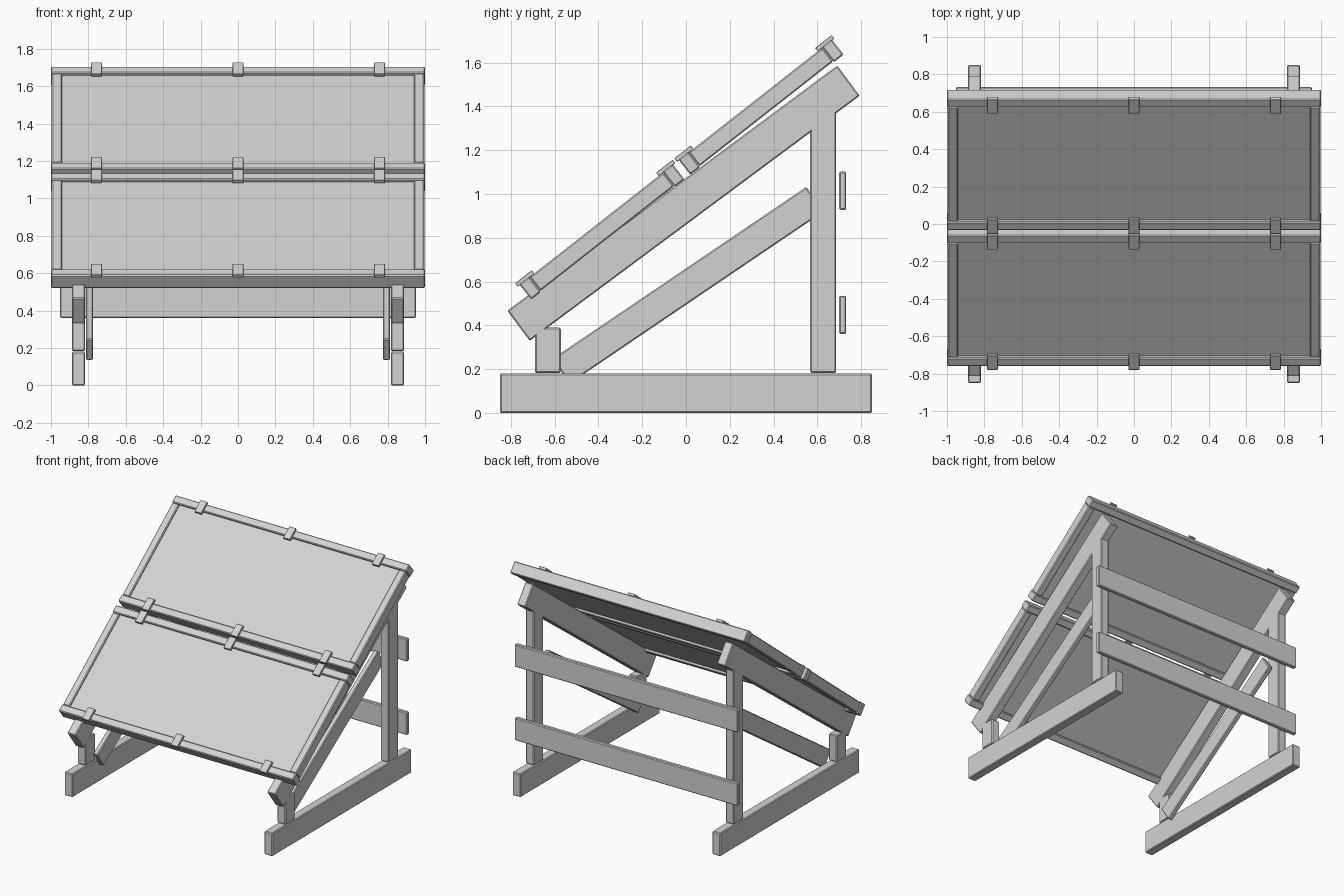
import bpy, math
from mathutils import Matrix, Vector

if "Cube" in bpy.data.objects:
    bpy.data.objects.remove(bpy.data.objects["Cube"])

grey = bpy.data.materials.new("plain grey")
grey.diffuse_color = (0.65, 0.65, 0.65, 1)
grey.use_nodes = True
grey.node_tree.nodes["Principled BSDF"].inputs["Base Color"].default_value = grey.diffuse_color


def box(name, lo, hi, frame=None, bevel=0.006):
    """Bevelled box between two corners, optionally inside a tilted frame."""
    lo, hi = Vector(lo), Vector(hi)
    size, mid = hi - lo, (lo + hi) / 2
    bpy.ops.mesh.primitive_cube_add(size=1)
    ob = bpy.context.object
    ob.name = name
    ob.data.transform(Matrix.Translation(mid) @ Matrix.Diagonal((*size, 1)))
    ob.data.transform(frame or Matrix.Identity(4))
    ob.data.materials.append(grey)
    mod = ob.modifiers.new("edge", 'BEVEL')
    mod.width = bevel
    mod.segments = 1
    return ob


def tilted(y, z, degrees):
    return Matrix.Translation((0, y, z)) @ Matrix.Rotation(math.radians(degrees), 4, 'X')


def sides(name, x0, x1, a, b, frame=None):
    """Matching left and right timbers; a and b are (y, z) corners."""
    for label, s in (("left", -1), ("right", 1)):
        xs = sorted((s * x0, s * x1))
        box(f"{label}_{name}", (xs[0], *a), (xs[1], *b), frame)


# Side frames of the stand
sides("base_rail", 0.818, 0.888, (-0.85, 0.0), (0.85, 0.18))
sides("front_post", 0.818, 0.888, (-0.69, 0.183), (-0.572, 0.39))
sides("rear_post", 0.818, 0.888, (0.567, 0.183), (0.686, 1.40))
sides("rafter", 0.818, 0.888, (-0.939, -0.086), (0.939, 0.086), tilted(-0.0115, 0.958, 36.6))
sides("brace", 0.775, 0.813, (-0.70, -0.069), (0.70, 0.069), tilted(0.009, 0.583, 34.1))

# Boards across the back
for name, z in (("lower_back_board", 0.361), ("upper_back_board", 0.928)):
    box(name, (-0.952, 0.70, z), (0.952, 0.732, z + 0.174))

# Two framed panels lying on the rafters; local y runs up the slope
LENGTH, THICK, RAIL = 0.89, 0.089, 0.057
for name, y, z in (("lower", -0.762, 0.588), ("upper", -0.035, 1.158)):
    f = tilted(y, z, 38.1)
    box(f"{name}_panel_bottom_rail", (-1, 0, -THICK), (1, RAIL, 0), f)
    box(f"{name}_panel_top_rail", (-1, LENGTH - RAIL, -THICK), (1, LENGTH, 0), f)
    sides(f"{name}_panel_side_rail", 0.94, 0.996, (RAIL, -0.084), (LENGTH - RAIL, -0.004), f)
    box(f"{name}_panel_sheet", (-0.945, RAIL - 0.005, -0.07),
        (0.945, LENGTH - RAIL + 0.005, -0.018), f, 0.001)
    # Flat clips over the top and bottom rails
    for i, x in enumerate((-0.757, 0, 0.757)):
        for edge, v in (("bottom", -0.012), ("top", LENGTH - 0.084)):
            box(f"{name}_panel_{edge}_clip_{i + 1}", (x - 0.029, v, -0.005),
                (x + 0.029, v + 0.096, 0.015), f, 0.002)
